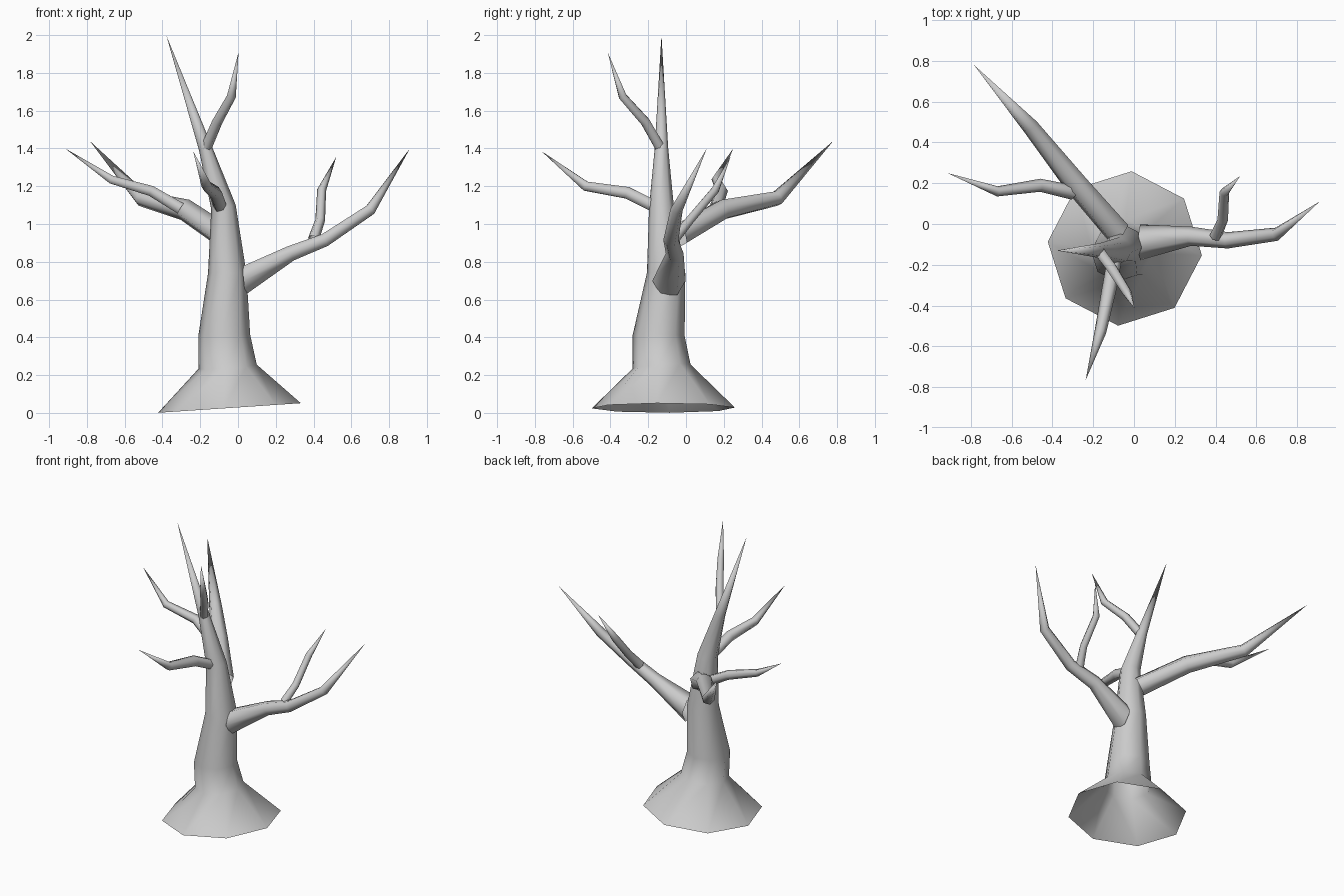
import bpy, bmesh, math
from mathutils import Vector

if "Cube" in bpy.data.objects:
    bpy.data.objects.remove(bpy.data.objects["Cube"])


def limb(name, sides, rings, tip, phase=0.0, start_normal=None):
    """Tapered tube through rings (x, y, z, radius), closed to a point at tip."""
    centers = [Vector(r[:3]) for r in rings] + [Vector(tip)]
    bm = bmesh.new()
    loops = []
    for i, r in enumerate(rings):
        nxt = (centers[i + 1] - centers[i]).normalized()
        prev = (centers[i] - centers[i - 1]).normalized() if i else nxt
        n = (nxt + prev).normalized()
        if i == 0 and start_normal:
            n = Vector(start_normal).normalized()
        u = Vector((1, 0, 0)) if abs(n.x) < 0.75 else Vector((0, -1, 0))
        if i and u.dot(last_u) < 0.3:
            u = last_u
        u = (u - n * u.dot(n)).normalized()
        last_u = u
        v = n.cross(u)
        loop = []
        for k in range(sides):
            a = math.radians(phase) + math.tau * k / sides
            loop.append(bm.verts.new(centers[i] + r[3] * (u * math.cos(a) + v * math.sin(a))))
        loops.append(loop)
    top = bm.verts.new(tip)
    for k in range(sides):
        j = (k + 1) % sides
        for a, b in zip(loops, loops[1:]):
            bm.faces.new((a[k], a[j], b[j], b[k]))
        bm.faces.new((loops[-1][k], loops[-1][j], top))
    for f in bm.faces:
        f.smooth = True
    me = bpy.data.meshes.new(name)
    bm.to_mesh(me)
    bm.free()
    ob = bpy.data.objects.new(name, me)
    bpy.context.collection.objects.link(ob)
    return ob


# trunk with flared, open root base
limb("trunk", 8, [
    (-0.045, -0.12, 0.026, 0.38),
    (-0.055, -0.13, 0.245, 0.155),
    (-0.073, -0.145, 0.41, 0.138),
    (-0.057, -0.105, 0.74, 0.102),
    (-0.077, -0.13, 1.09, 0.066),
    (-0.172, -0.13, 1.40, 0.036),
], (-0.38, -0.13, 2.0), phase=-5, start_normal=(-0.067, 0, 1))

# right branch and its twig
limb("right_branch", 6, [
    (0.03, -0.09, 0.70, 0.088),
    (0.28, -0.06, 0.845, 0.047),
    (0.46, -0.08, 0.915, 0.040),
    (0.70, -0.05, 1.075, 0.033),
], (0.91, 0.11, 1.40), start_normal=(1, 0, 0.1))
limb("right_twig", 6, [
    (0.40, -0.06, 0.92, 0.03),
    (0.435, 0.02, 1.02, 0.026),
    (0.443, 0.155, 1.18, 0.024),
], (0.52, 0.235, 1.355))

# rear left branch and its twig
limb("rear_branch", 6, [
    (-0.08, -0.04, 0.94, 0.065),
    (-0.28, 0.19, 1.075, 0.058),
    (-0.51, 0.48, 1.135, 0.042),
], (-0.785, 0.78, 1.44))
limb("rear_twig", 6, [
    (-0.30, 0.155, 1.08, 0.036),
    (-0.46, 0.19, 1.175, 0.032),
    (-0.67, 0.16, 1.235, 0.025),
], (-0.915, 0.25, 1.40))

# front branch
limb("front_branch", 6, [
    (-0.09, -0.14, 1.08, 0.036),
    (-0.12, -0.31, 1.165, 0.036),
    (-0.165, -0.53, 1.20, 0.029),
], (-0.237, -0.765, 1.385))

# upper branch
limb("upper_branch", 6, [
    (-0.17, -0.135, 1.40, 0.030),
    (-0.11, -0.215, 1.54, 0.028),
    (-0.035, -0.335, 1.675, 0.024),
], (0.003, -0.415, 1.91))
